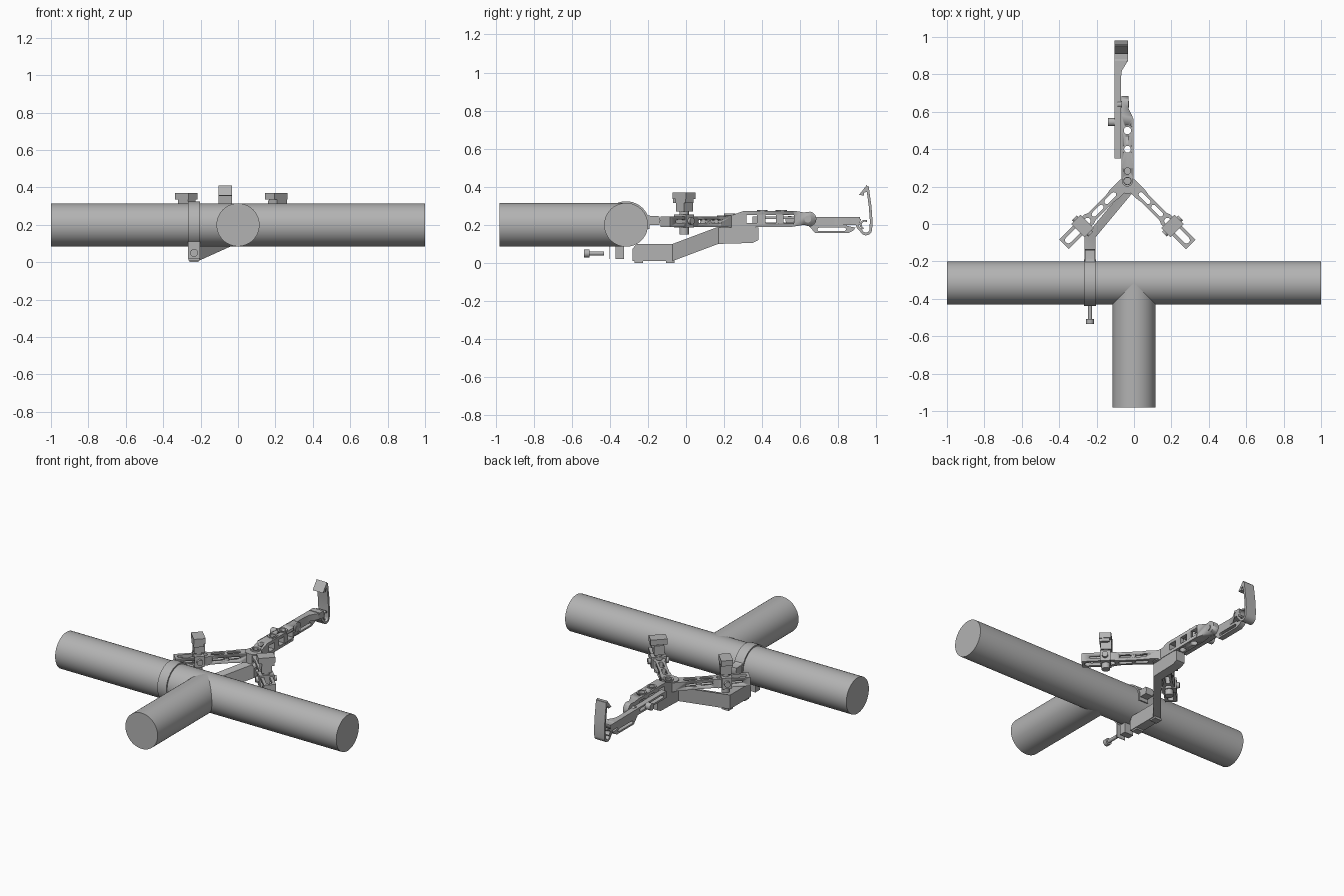
import bpy, bmesh, math
from mathutils import Matrix, Vector

cube = bpy.data.objects.get("Cube")
if cube:
    bpy.data.objects.remove(cube, do_unlink=True)

grey = bpy.data.materials.new("plain grey")
grey.use_nodes = True
COLOUR = (0.45, 0.45, 0.45, 1)
grey.diffuse_color = COLOUR
grey.node_tree.nodes["Principled BSDF"].inputs["Base Color"].default_value = COLOUR

FLAT = Matrix.Identity(4)                                   # outline in x, y
SIDE = Matrix(((0, 0, 1, 0), (1, 0, 0, 0), (0, 1, 0, 0), (0, 0, 0, 1)))  # outline in y, z


def select(ob):
    bpy.ops.object.select_all(action='DESELECT')
    ob.select_set(True)
    bpy.context.view_layer.objects.active = ob


def finish(ob):
    ob.data.materials.clear()
    ob.data.materials.append(grey)
    select(ob)
    bpy.ops.object.shade_smooth_by_angle(angle=math.radians(35))
    return ob


def plate(name, loops, lo, hi, frame=FLAT, bevel=0):
    """Extrude an outline with holes between two levels."""
    cu = bpy.data.curves.new(name, 'CURVE')
    cu.dimensions, cu.fill_mode = '2D', 'BOTH'
    cu.extrude = (hi - lo) / 2
    for pts in loops:
        sp = cu.splines.new('POLY')
        sp.points.add(len(pts) - 1)
        for p, (u, v) in zip(sp.points, pts):
            p.co = (u, v, 0, 1)
        sp.use_cyclic_u = True
    ob = bpy.data.objects.new(name, cu)
    bpy.context.collection.objects.link(ob)
    select(ob)
    bpy.ops.object.convert(target='MESH')
    ob = bpy.context.object
    ob.data.transform(frame @ Matrix.Translation((0, 0, (lo + hi) / 2)))
    bm = bmesh.new()
    bm.from_mesh(ob.data)
    bmesh.ops.remove_doubles(bm, verts=bm.verts, dist=1e-5)
    bmesh.ops.recalc_face_normals(bm, faces=bm.faces)
    bm.to_mesh(ob.data)
    bm.free()
    return finish(ob)


def slot(u, v, length, width, n=8):
    """Stadium outline centred on u, v; a circle when length equals width."""
    r, half = width / 2, (length - width) / 2
    pts = []
    for side, start in ((1, -90), (-1, 90)):
        for i in range(n + 1 if half else n):
            a = math.radians(start + 180 * i / n)
            pts.append((u + side * half + r * math.cos(a), v + r * math.sin(a)))
    return pts


def rect(u0, v0, u1, v1):
    return [(u0, v0), (u1, v0), (u1, v1), (u0, v1)]


def arc(u, v, r, a0, a1, n=12):
    angles = [math.radians(a0 + (a1 - a0) * i / n) for i in range(n + 1)]
    return [(u + r * math.cos(a), v + r * math.sin(a)) for a in angles]


def ribbon(path, t):
    """Thicken an open path into a closed outline."""
    left, right = [], []
    for i, p in enumerate(path):
        a, b = Vector(path[max(i - 1, 0)]), Vector(path[min(i + 1, len(path) - 1)])
        d = (b - a).normalized()
        left.append((p[0] - d.y * t / 2, p[1] + d.x * t / 2))
        right.append((p[0] + d.y * t / 2, p[1] - d.x * t / 2))
    return left + right[::-1]


def rod(name, start, end, r, sides=24):
    a, b = Vector(start), Vector(end)
    bpy.ops.mesh.primitive_cylinder_add(vertices=sides, radius=r, depth=(b - a).length,
                                        location=(a + b) / 2)
    ob = bpy.context.object
    ob.name = name
    ob.rotation_euler = (b - a).to_track_quat('Z', 'Y').to_euler()
    return finish(ob)


def cut(ob, cutter):
    m = ob.modifiers.new("cut", 'BOOLEAN')
    m.operation, m.object, m.solver = 'DIFFERENCE', cutter, 'EXACT'
    select(ob)
    bpy.ops.object.modifier_apply(modifier=m.name)
    bpy.data.objects.remove(cutter, do_unlink=True)


# Tee of two tubes
PY, PZ, PR = -0.315, 0.2, 0.115
rod("cross_tube", (-1, PY, PZ), (1, PY, PZ), PR, 64)
rod("stem_tube", (0, -0.98, PZ), (0, PY, PZ), PR, 64)

# Strap round the cross tube, with its tongue and clamp ends
CX = -0.235
C0, C1 = CX - 0.032, CX + 0.032
plate("strap", [ribbon(arc(PY, PZ, PR + 0.004, -10, 230, 40), 0.01)], C0, C1, SIDE)
plate("strap_tongue", [[(-0.25, 0.298), (-0.2, 0.25), (-0.185, 0.247), (-0.14, 0.245),
                        (-0.135, 0.225), (-0.14, 0.2), (-0.2, 0.2), (-0.21, 0.25)]],
      C0 + 0.005, C1 - 0.005, SIDE)
plate("strap_front_end", [rect(-0.402, 0.02, -0.398, 0.12)], C0, C1, SIDE)
plate("clamp_nut_block", [rect(-0.37, 0.02, -0.325, 0.085)], C0, C1, SIDE)
rod("clamp_screw_shank", (CX, -0.51, 0.05), (CX, -0.43, 0.05), 0.011)
rod("clamp_screw_head", (CX, -0.535, 0.05), (CX, -0.508, 0.05), 0.021)

# Cranked bracket under the hub, lofted through box sections
HX, HY = -0.035, 0.23
sections = [(HX, 0.38, 0.12, 0.185), (HX, 0.35, 0.105, 0.19), (HX, 0.17, 0.1, 0.19),
            (CX, -0.07, 0.01, 0.1), (CX, -0.26, 0.01, 0.1), (CX, -0.28, 0.01, 0.075)]
bm = bmesh.new()
rings = [[bm.verts.new((x + dx, y, z)) for dx, z in
          ((-0.03, lo), (0.03, lo), (0.03, hi), (-0.03, hi))] for x, y, lo, hi in sections]
for r0, r1 in zip(rings, rings[1:]):
    for i in range(4):
        bm.faces.new((r0[i], r0[i - 1], r1[i - 1], r1[i]))
bm.faces.new(rings[0])
bm.faces.new(rings[-1][::-1])
bmesh.ops.recalc_face_normals(bm, faces=bm.faces)
mesh = bpy.data.meshes.new("bracket")
bm.to_mesh(mesh)
bm.free()
bracket = bpy.data.objects.new("bracket", mesh)
bpy.context.collection.objects.link(bracket)
finish(bracket)
for y in (-0.24, -0.075):
    plate("bracket_foot", [rect(CX - 0.025, y - 0.03, CX + 0.025, y + 0.015)], 0, 0.015)

# Two slotted arms with sliding supports, mirrored about the hub
for side, label in ((-1, "right"), (1, "left")):
    turn = math.radians(-45 if side > 0 else -135)
    frame = Matrix.Translation((HX, HY, 0)) @ Matrix.Rotation(turn, 4, 'Z')
    arm = plate(label + "_arm",
                [[(0.02, -0.033), (0.1, -0.033), (0.13, -0.028), (0.27, -0.028),
                  (0.29, -0.036), (0.48, -0.036), (0.48, 0.036), (0.29, 0.036),
                  (0.27, 0.028), (0.13, 0.028), (0.1, 0.033), (0.02, 0.033)],
                 slot(0.13, 0, 0.08, 0.026), slot(0.225, 0, 0.08, 0.026),
                 slot(0.375, 0, 0.18, 0.035)], 0.19, 0.245, frame)
    for u in (0.13, 0.225, 0.4):
        cut(arm, plate("cutter", [slot(u, 0.218, 0.07, 0.018)], -0.1, 0.1,
                       frame @ Matrix.Rotation(math.pi / 2, 4, 'X')))
    U = 0.34
    plate(label + "_slider", [rect(U - 0.03, -0.045, U + 0.03, 0.045)], 0.185, 0.255, frame)
    plate(label + "_slider_column", [slot(U, 0, 0.05, 0.05)], 0.15, 0.31, frame)
    plate(label + "_slider_collar", [rect(U - 0.035, -0.03, U + 0.03, 0.03)], 0.27, 0.33, frame)
    plate(label + "_rest_pad", [rect(U - 0.035, -0.05, U + 0.035, 0.05)], 0.335, 0.37, frame)
    plate(label + "_rest_pad_base", [rect(U - 0.025, -0.03, U + 0.035, 0.045)],
          0.315, 0.34, frame)
    rod(label + "_slider_bolt", frame @ Vector((U, -0.062, 0.22)),
        frame @ Vector((U, 0.062, 0.22)), 0.018)

# Hub and rear arm, tapered in side view with cross windows
X0, X1 = HX - 0.033, HX + 0.033
rear = plate("rear_arm", [[(0.19, 0.19), (0.56, 0.19), (0.62, 0.2), *arc(0.645, 0.23, 0.04, -80, 80, 10),
                           (0.62, 0.265), (0.58, 0.272), (0.3, 0.272), (0.24, 0.25), (0.19, 0.245)],
                          *[rect(y - 0.027, 0.21, y + 0.027, 0.252) for y in (0.345, 0.445, 0.54)]],
             X0, X1, SIDE)
cut(rear, plate("cutter", [[(X1 - 0.002, 0.565), (X1 - 0.028, 0.62), (X1 - 0.028, 0.8),
                            (0.2, 0.8), (0.2, 0.565)]], 0.1, 0.4))
for y, d in ((HY, 0.04), (0.283, 0.034), (0.4, 0.04), (0.5, 0.045)):
    cut(rear, plate("cutter", [slot(HX, y, d, d)], 0.1, 0.4))
for y, r in ((HY, 0.03), (0.4, 0.028), (0.5, 0.03)):
    z = 0.25 if y == HY else 0.268
    plate("hole_rim", [slot(HX, y, 2 * r, 2 * r), slot(HX, y, 2 * r - 0.02, 2 * r - 0.02)],
          z, z + 0.009)
plate("hub", [slot(HX, HY - 0.025, 0.1, 0.085), slot(HX, HY, 0.036, 0.036)], 0.185, 0.25)
rod("rear_arm_pin", (X0 - 0.02, 0.64, 0.23), (X1 - 0.024, 0.64, 0.23), 0.018)

# Slotted extension beside the rear arm
E0, E1 = -0.105, -0.07
plate("extension_rail", [[(0.35, 0.2), (0.64, 0.2), (0.68, 0.156), (0.85, 0.156), (0.88, 0.17),
                          (0.89, 0.185), (0.845, 0.195), (0.84, 0.24), (0.66, 0.242), (0.35, 0.245)],
                         slot(0.5, 0.222, 0.24, 0.02), slot(0.765, 0.176, 0.15, 0.018)],
      E0, E1, SIDE)
plate("extension_head", [[(E0, 0.78), (E1, 0.78), (E1 + 0.005, 0.82), (-0.04, 0.86),
                          (-0.032, 0.885), (-0.032, 0.915), (E0, 0.915)]], 0.2, 0.24)
rod("extension_knob", (-0.14, 0.545, 0.225), (E0, 0.545, 0.225), 0.022)

# Sprung hook at the rear end
hook = ([(0.87, 0.236), (0.9, 0.228)] + arc(0.925, 0.2, 0.025, 110, 235, 8)
        + arc(0.945, 0.178, 0.026, 200, 360, 12) + [(0.973, 0.22), (0.967, 0.3), (0.953, 0.4)])
plate("hook_strip", [ribbon(hook, 0.014)], E0, -0.032, SIDE)
plate("hook_barb", [[(0.95, 0.41), (0.908, 0.356), (0.935, 0.355), (0.936, 0.37), (0.962, 0.375)]],
      E0, -0.032, SIDE)
plate("hook_lip", [ribbon(arc(0.94, 0.2, 0.022, 60, 250, 8), 0.01)], E0, -0.032, SIDE)
